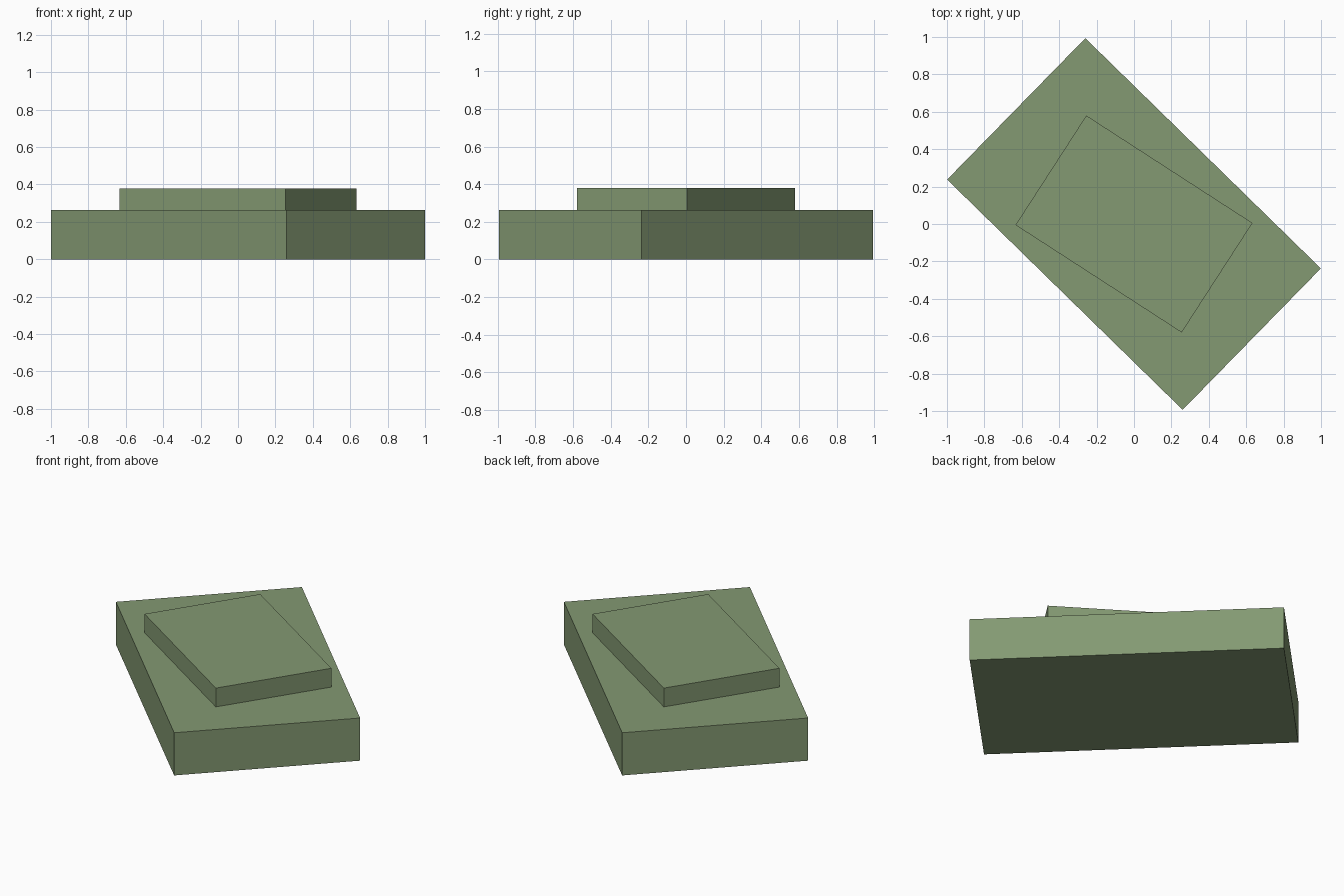
import bpy
from math import radians

if "Cube" in bpy.data.objects:
    bpy.data.objects.remove(bpy.data.objects["Cube"])


def material(name, color):
    mat = bpy.data.materials.new(name)
    mat.diffuse_color = color
    mat.use_nodes = True
    mat.node_tree.nodes["Principled BSDF"].inputs["Base Color"].default_value = mat.diffuse_color
    return mat


def slab(name, length, width, z0, z1, angle, mat):
    bpy.ops.mesh.primitive_cube_add(size=1, location=(0, 0, (z0 + z1) / 2),
                                    rotation=(0, 0, radians(angle)))
    ob = bpy.context.object
    ob.name = name
    ob.scale = (length, width, z1 - z0)
    bpy.ops.object.transform_apply(location=False, rotation=False, scale=True)
    ob.data.materials.append(mat)
    return ob


green = material("moss_green", (0.23, 0.32, 0.17, 1))

# Wide lower slab and smaller, slightly turned slab resting on it
slab("lower_slab", 1.761, 1.057, 0, 0.263, -44.35, green)
slab("upper_slab", 1.058, 0.697, 0.263, 0.379, -32.9, green)
